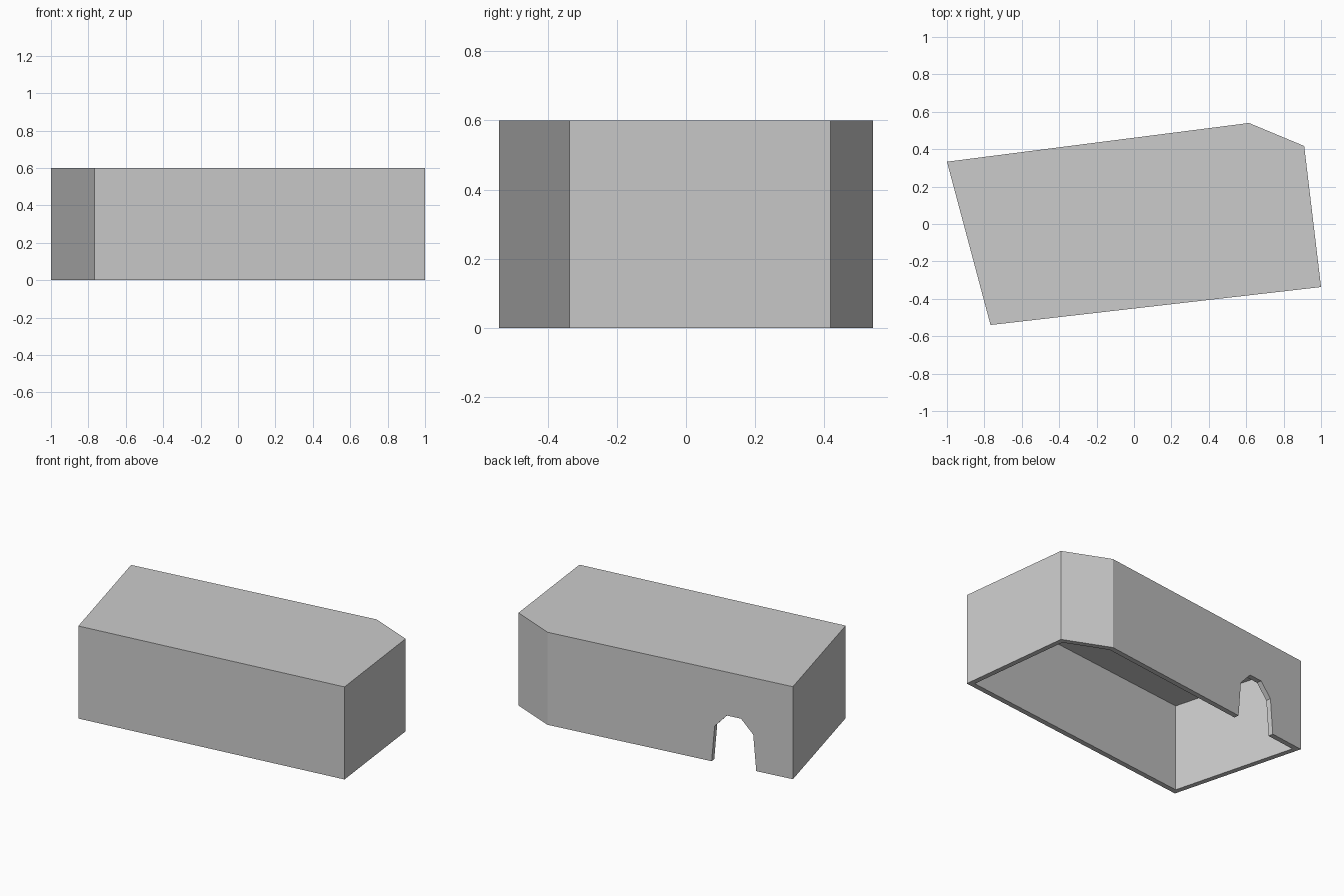
import bpy
import bmesh
from mathutils import Vector

HEIGHT = 0.6
WALL = 0.033

cube = bpy.data.objects.get("Cube")
if cube:
    bpy.data.objects.remove(cube, do_unlink=True)

# Plain grey material
grey = bpy.data.materials.new("light_grey")
grey.use_nodes = True
colour = (0.6, 0.6, 0.6, 1)
grey.diffuse_color = colour
grey.node_tree.nodes["Principled BSDF"].inputs["Base Color"].default_value = colour


def prism(name, outline, sweep, close_base):
    """Extrude a flat outline along a vector, optionally leaving the base open."""
    bm = bmesh.new()
    base = bm.faces.new([bm.verts.new(p) for p in outline])
    result = bmesh.ops.extrude_face_region(bm, geom=[base], use_keep_orig=True)
    moved = [v for v in result["geom"] if isinstance(v, bmesh.types.BMVert)]
    bmesh.ops.translate(bm, verts=moved, vec=sweep)
    bmesh.ops.recalc_face_normals(bm, faces=bm.faces)
    if not close_base:
        bmesh.ops.delete(bm, geom=[base], context="FACES_ONLY")
    mesh = bpy.data.meshes.new(name)
    bm.to_mesh(mesh)
    bm.free()
    mesh.materials.append(grey)
    obj = bpy.data.objects.new(name, mesh)
    bpy.context.collection.objects.link(obj)
    return obj


# Five-sided building, hollow and open below
plan = [(-0.767, -0.54), (1, -0.337), (0.91, 0.417), (0.615, 0.54), (-1, 0.333)]
building = prism("building_shell", [(x, y, 0) for x, y in plan],
                 Vector((0, 0, HEIGHT)), False)
shell = building.modifiers.new("wall_thickness", "SOLIDIFY")
shell.thickness = WALL
shell.offset = -1
shell.use_even_offset = True

# Arched doorway through the back wall, measured along it from the chamfer
start = Vector((*plan[3], 0))
along = (Vector((*plan[4], 0)) - start).normalized()
inward = Vector((-along.y, along.x, 0))
half_arch = [(0.15, -0.1), (0.148, 0), (0.128, 0.232), (0.047, 0.318)]
arch = [(-w, z) for w, z in half_arch] + [(w, z) for w, z in reversed(half_arch)]
centre = start + along * 1.237 - inward * 0.1
cutter = prism("doorway_cutter",
               [centre + along * w + Vector((0, 0, z)) for w, z in arch],
               inward * 0.2, True)
cutter.hide_render = True
doorway = building.modifiers.new("doorway", "BOOLEAN")
doorway.operation = "DIFFERENCE"
doorway.solver = "EXACT"
doorway.object = cutter

# Bake the modifiers and discard the cutter
depsgraph = bpy.context.evaluated_depsgraph_get()
baked = bpy.data.meshes.new_from_object(building.evaluated_get(depsgraph))
building.modifiers.clear()
building.data = baked
bpy.data.objects.remove(cutter, do_unlink=True)
